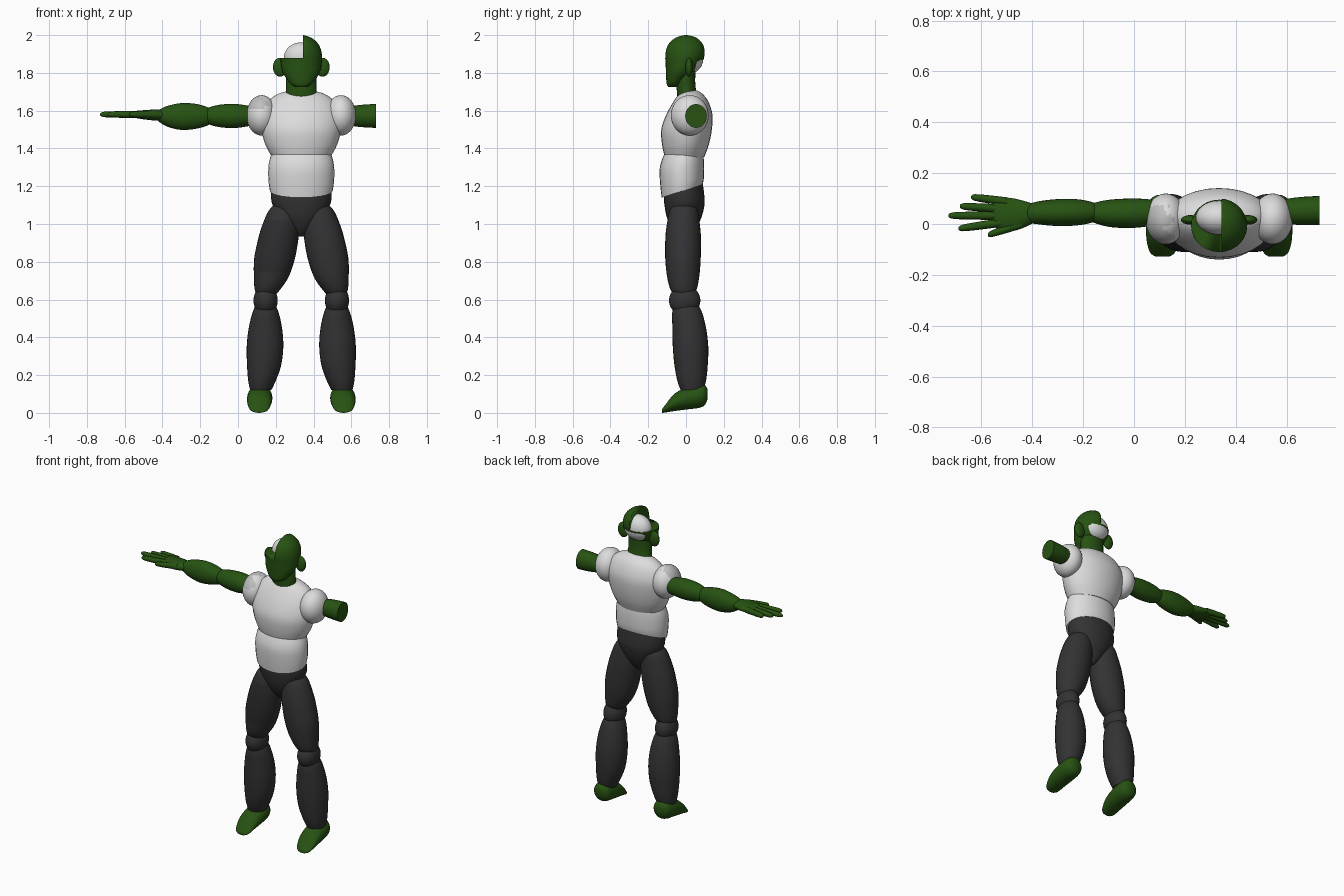
import bpy, bmesh, math
from mathutils import Vector

CX = 0.335   # the body's own centre line


def material(name, r, g, b):
    m = bpy.data.materials.new(name)
    m.diffuse_color = (r, g, b, 1)
    return m


GREEN = material("green skin", 0.02, 0.085, 0.006)
SHIRT = material("white cloth", 0.72, 0.72, 0.72)
TROUSERS = material("charcoal cloth", 0.033, 0.033, 0.035)
WORN = material("torn grey cloth", 0.52, 0.52, 0.52)
PATCH = material("dark patch", 0.026, 0.026, 0.028)


def finish(name, bm, mat, angle=50):
    bmesh.ops.recalc_face_normals(bm, faces=bm.faces)
    me = bpy.data.meshes.new(name)
    bm.to_mesh(me)
    bm.free()
    ob = bpy.data.objects.new(name, me)
    bpy.context.collection.objects.link(ob)
    me.materials.append(mat)
    bpy.ops.object.select_all(action='DESELECT')
    ob.select_set(True)
    bpy.context.view_layer.objects.active = ob
    bpy.ops.object.shade_smooth_by_angle(angle=math.radians(angle))
    return ob


def spline(rows, steps):
    """Catmull-Rom through the control rings."""
    out = []
    for i in range(len(rows) - 1):
        p = [rows[max(0, min(len(rows) - 1, i + k))] for k in (-1, 0, 1, 2)]
        for s in range(steps):
            t = s / steps
            out.append([0.5 * (2 * b + (c - a) * t + (2 * a - 5 * b + 4 * c - d) * t * t
                               + (3 * b - a - 3 * c + d) * t ** 3) for a, b, c, d in zip(*p)])
    return out + [list(rows[-1])]


def loft(name, axis, rows, mat, steps=4, segs=28, mirror=False):
    """Rows: position along axis, two centre values, two radii, optional tilt.
    The cross axes follow cyclic order: z -> x, y   x -> y, z   y -> z, x."""
    bm = bmesh.new()
    rings = []
    for t, a, b, ra, rb, *tilt in spline(rows, steps):
        ring = []
        for k in range(segs):
            u = 2 * math.pi * k / segs
            va, vb = a + ra * math.cos(u), b + rb * math.sin(u)
            tt = t + (tilt[0] * (vb - b) if tilt else 0)
            x, y, z = {'z': (va, vb, tt), 'x': (tt, va, vb), 'y': (vb, tt, va)}[axis]
            ring.append(bm.verts.new((2 * CX - x if mirror else x, y, z)))
        rings.append(ring)
    for r, s in zip(rings, rings[1:]):
        for k in range(segs):
            j = (k + 1) % segs
            bm.faces.new((r[k], r[j], s[j], s[k]))
    bm.faces.new(rings[0])
    bm.faces.new(rings[-1])
    return finish(name, bm, mat)


def ball(name, centre, radii, mat, mirror=False):
    bm = bmesh.new()
    bmesh.ops.create_uvsphere(bm, u_segments=32, v_segments=20, radius=1)
    c = Vector(centre)
    if mirror:
        c.x = 2 * CX - c.x
    for v in bm.verts:
        v.co = Vector(a * b for a, b in zip(v.co, radii)) + c
    return finish(name, bm, mat)


def paint(ob, mat, rule):
    ob.data.materials.append(mat)
    for f in ob.data.polygons:
        if rule(f.center, f.normal):
            f.material_index = 1


# Torso
loft("pelvis", 'z', [(0.935, CX, -0.01, 0.02, 0.03), (0.97, CX, -0.01, 0.06, 0.06),
                     (1.03, CX, -0.01, 0.115, 0.09), (1.1, CX, -0.008, 0.152, 0.106),
                     (1.15, CX, -0.01, 0.16, 0.107), (1.22, CX, -0.012, 0.155, 0.1)], TROUSERS)
loft("belly", 'z', [(1.175, CX, -0.02, 0.166, 0.109, 0.33), (1.22, CX, -0.021, 0.173, 0.115, 0.15),
                    (1.28, CX, -0.022, 0.175, 0.118, 0), (1.33, CX, -0.018, 0.17, 0.113, 0),
                    (1.38, CX, -0.01, 0.155, 0.1, 0)], SHIRT)
loft("chest", 'z', [(1.355, CX, -0.008, 0.155, 0.105), (1.42, CX, -0.003, 0.19, 0.124),
                    (1.5, CX, 0.003, 0.211, 0.134), (1.58, CX, 0.018, 0.21, 0.122),
                    (1.65, CX, 0.026, 0.175, 0.091), (1.69, CX, 0.026, 0.12, 0.06),
                    (1.708, CX, 0.026, 0.05, 0.03)], SHIRT)

# Legs and shoulders, both sides
for side, m in (("right", False), ("left", True)):
    thigh = loft("thigh_" + side, 'z', [
        (1.11, 0.25, -0.01, 0.05, 0.05), (1.07, 0.242, -0.012, 0.08, 0.075),
        (1.0, 0.229, -0.014, 0.098, 0.087), (0.93, 0.215, -0.015, 0.106, 0.094),
        (0.82, 0.194, -0.016, 0.108, 0.094), (0.72, 0.176, -0.015, 0.092, 0.085),
        (0.65, 0.155, -0.013, 0.066, 0.068), (0.615, 0.147, -0.01, 0.04, 0.04)],
        TROUSERS, mirror=m)
    ball("knee_" + side, (0.146, -0.007, 0.595), (0.064, 0.083, 0.08), TROUSERS, m)
    loft("shin_" + side, 'z', [
        (0.6, 0.146, 0.002, 0.035, 0.045), (0.54, 0.146, 0.005, 0.066, 0.077),
        (0.45, 0.145, 0.017, 0.088, 0.089), (0.35, 0.143, 0.024, 0.097, 0.094),
        (0.25, 0.138, 0.027, 0.09, 0.088), (0.17, 0.127, 0.03, 0.073, 0.076),
        (0.12, 0.12, 0.032, 0.056, 0.06)], TROUSERS, mirror=m)
    loft("foot_" + side, 'y', [
        (-0.127, 0.01, 0.112, 0.01, 0.03), (-0.11, 0.022, 0.112, 0.02, 0.05),
        (-0.06, 0.056, 0.113, 0.046, 0.064), (0.01, 0.079, 0.115, 0.06, 0.067),
        (0.07, 0.089, 0.116, 0.062, 0.062), (0.1, 0.094, 0.117, 0.052, 0.05),
        (0.115, 0.1, 0.117, 0.025, 0.025)], GREEN, mirror=m)
    shoulder = ball("shoulder_" + side, (0.125, 0.02, 1.575), (0.08, 0.1, 0.107), SHIRT, m)
    if not m:   # worn areas only on this side
        paint(thigh, PATCH, lambda c, n: 0.75 < c.z < 1.02 and n.y < -0.35 and c.x > 0.11)
        paint(shoulder, WORN, lambda c, n: c.z > 1.61 and -0.075 < c.y < 0.07
              and c.x < 0.14 + 0.025 * math.sin(90 * c.y))

# Arms: one whole, one ending in a flat stump
loft("upper_arm", 'x', [(0.1, 0.045, 1.572, 0.045, 0.045), (0.05, 0.044, 1.572, 0.054, 0.055),
                        (-0.02, 0.042, 1.572, 0.058, 0.064), (-0.1, 0.042, 1.572, 0.053, 0.059),
                        (-0.16, 0.044, 1.572, 0.038, 0.042), (-0.19, 0.045, 1.572, 0.02, 0.02)], GREEN)
loft("arm_stump", 'x', [(0.56, 0.048, 1.572, 0.043, 0.043), (0.62, 0.05, 1.572, 0.052, 0.055),
                        (0.68, 0.052, 1.572, 0.056, 0.061), (0.73, 0.053, 1.572, 0.057, 0.063)], GREEN)
loft("forearm", 'x', [(-0.13, 0.046, 1.57, 0.025, 0.03), (-0.17, 0.046, 1.57, 0.042, 0.052),
                      (-0.23, 0.046, 1.57, 0.052, 0.067), (-0.3, 0.045, 1.569, 0.053, 0.071),
                      (-0.37, 0.044, 1.57, 0.046, 0.056), (-0.415, 0.042, 1.573, 0.036, 0.034),
                      (-0.43, 0.042, 1.575, 0.02, 0.02)], GREEN)

# Hand
loft("palm", 'x', [(-0.39, 0.042, 1.576, 0.035, 0.026), (-0.44, 0.038, 1.577, 0.055, 0.029),
                   (-0.49, 0.037, 1.578, 0.066, 0.025), (-0.54, 0.043, 1.58, 0.06, 0.019),
                   (-0.56, 0.043, 1.58, 0.045, 0.01)], GREEN)
for name, (x0, y0), (x1, y1) in (("little_finger", (-0.5, 0.088), (-0.64, 0.106)),
                                 ("ring_finger", (-0.52, 0.06), (-0.685, 0.07)),
                                 ("middle_finger", (-0.52, 0.033), (-0.73, 0.033)),
                                 ("index_finger", (-0.52, 0.006), (-0.69, -0.018)),
                                 ("thumb", (-0.44, 0.0), (-0.575, -0.043))):
    at = lambda t, r: (x0 + (x1 - x0) * t, y0 + (y1 - y0) * t, 1.58, r, r * 1.1)
    loft(name, 'x', [at(0, 0.017), at(0.5, 0.016), at(0.9, 0.013), at(1, 0.005)], GREEN, 3, 12)

# Neck and head
loft("neck", 'z', [(1.67, CX, 0.01, 0.083, 0.056), (1.73, CX, 0.0, 0.08, 0.05),
                   (1.82, CX, 0.0, 0.08, 0.05)], GREEN)
head = loft("head", 'z', [
    (1.725, CX, -0.068, 0.03, 0.025), (1.745, CX, -0.06, 0.06, 0.043),
    (1.8, CX, -0.032, 0.097, 0.074), (1.85, CX, -0.013, 0.108, 0.095),
    (1.9, CX, -0.005, 0.109, 0.105), (1.95, CX, -0.002, 0.092, 0.093),
    (1.985, CX, 0.0, 0.055, 0.058), (2.0, CX, 0.0, 0.012, 0.012)], GREEN)

# Open quarter of the skull with a pale dome inside
bm = bmesh.new()
bmesh.ops.create_cube(bm, size=1)
for v in bm.verts:
    v.co = Vector((v.co.x * 0.3 + 0.195, v.co.y * 0.5, v.co.z * 0.3 + 2.03))
cutter = finish("skull_cutter", bm, GREEN)
cutter.hide_render = True
cutter.hide_set(True)
cut = head.modifiers.new("open skull", 'BOOLEAN')
cut.operation, cut.object, cut.solver = 'DIFFERENCE', cutter, 'EXACT'
ball("inner_dome", (CX, 0.025, 1.88), (0.092, 0.067, 0.082), SHIRT)
for side, m in (("right", False), ("left", True)):
    ball("ear_" + side, (0.222, 0.016, 1.83), (0.037, 0.019, 0.05), GREEN, m)
